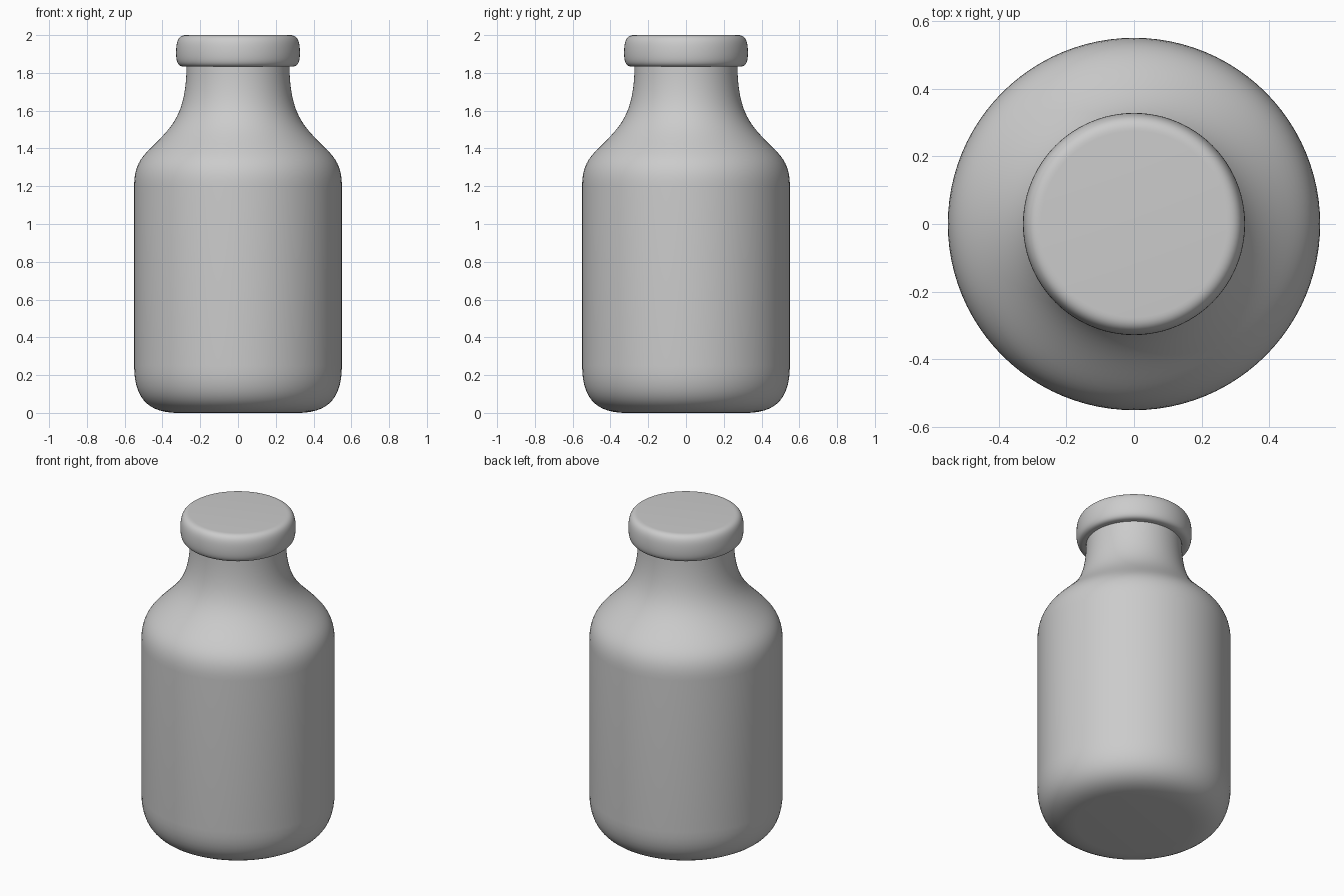
import bpy, bmesh, math
from mathutils import Vector
from mathutils.geometry import interpolate_bezier

if "Cube" in bpy.data.objects:
    bpy.data.objects.remove(bpy.data.objects["Cube"])


def curve_profile(segments, steps=14):
    """Join cubic bezier segments (radius, height) into one list of points."""
    points = []
    for seg in segments:
        pts = interpolate_bezier(*[Vector((r, 0, z)) for r, z in seg], steps)
        for p in pts:
            if not points or (p - points[-1]).length > 1e-5:
                points.append(p)
    return points


def lathe(name, segments, sides=96):
    """Spin a profile round the z axis and close both ends."""
    bm = bmesh.new()
    rings = []
    for p in curve_profile(segments):
        rings.append([bm.verts.new((p.x * math.cos(a), p.x * math.sin(a), p.z))
                      for a in (2 * math.pi * i / sides for i in range(sides))])
    for low, high in zip(rings, rings[1:]):
        for i in range(sides):
            j = (i + 1) % sides
            bm.faces.new((low[i], low[j], high[j], high[i]))
    bm.faces.new(rings[0][::-1])
    bm.faces.new(rings[-1])
    mesh = bpy.data.meshes.new(name)
    bm.to_mesh(mesh)
    bm.free()
    obj = bpy.data.objects.new(name, mesh)
    bpy.context.collection.objects.link(obj)
    bpy.ops.object.select_all(action='DESELECT')
    obj.select_set(True)
    bpy.context.view_layer.objects.active = obj
    bpy.ops.object.shade_smooth_by_angle(angle=math.radians(40))
    return obj


# Body: rounded base, straight wall, sloping shoulder and neck
lathe("bottle_body", [
    [(0.33, 0.0), (0.47, 0.005), (0.55, 0.07), (0.55, 0.25)],
    [(0.55, 1.20), (0.55, 1.34), (0.49, 1.37), (0.40, 1.465)],
    [(0.40, 1.465), (0.32, 1.55), (0.275, 1.63), (0.272, 1.84)],
])

# Lip: softly rounded closed ring on top of the neck
lathe("bottle_lip", [
    [(0.285, 1.833), (0.315, 1.833), (0.328, 1.85), (0.328, 1.91)],
    [(0.328, 1.91), (0.327, 1.97), (0.315, 2.0), (0.275, 2.0)],
])
